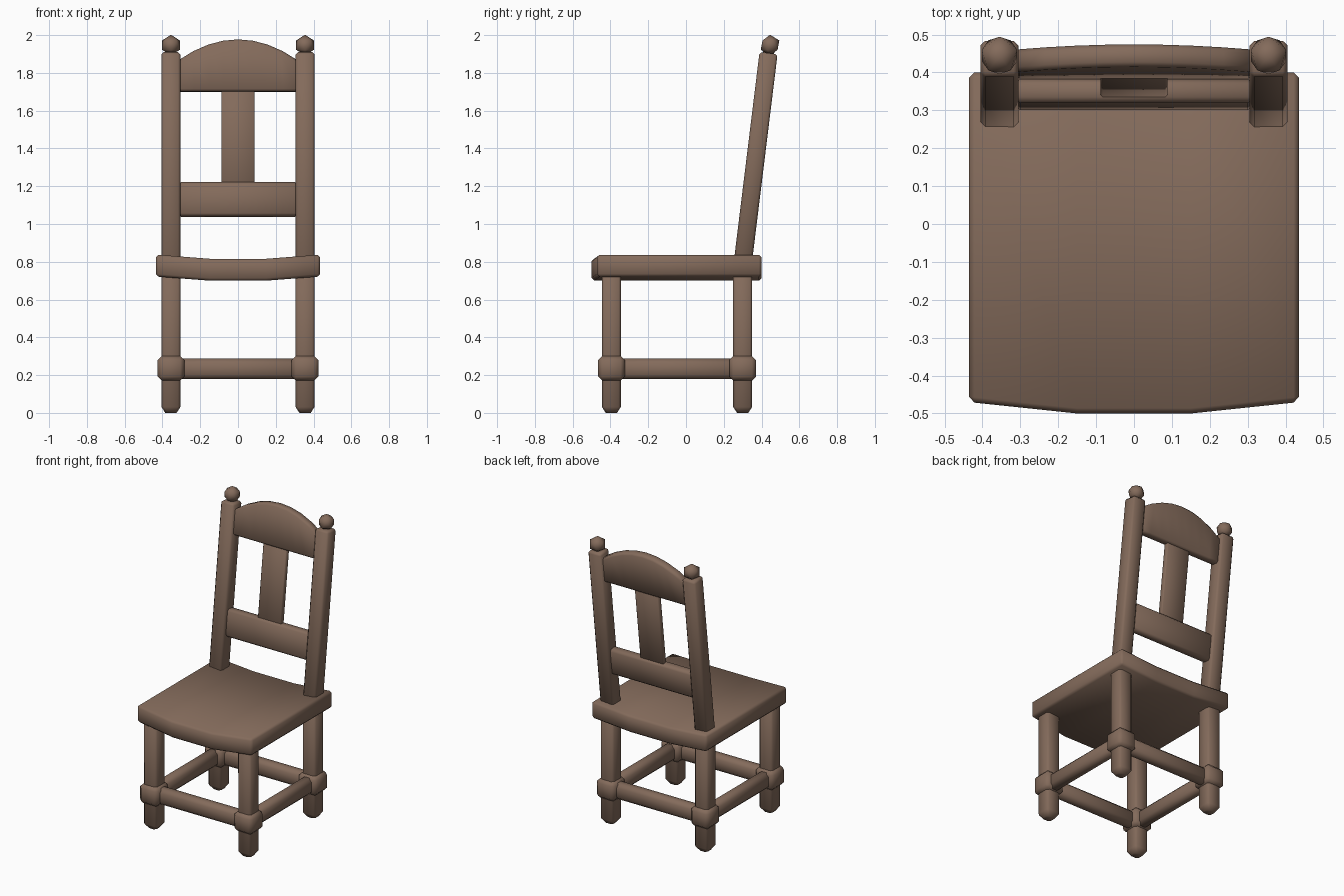
import bpy, bmesh, math
from mathutils import Matrix, Vector

if "Cube" in bpy.data.objects:
    bpy.data.objects.remove(bpy.data.objects["Cube"])

wood = bpy.data.materials.new("brown wood")
wood.diffuse_color = (0.23, 0.147, 0.105, 1)
wood.use_nodes = True
wood.node_tree.nodes["Principled BSDF"].inputs["Base Color"].default_value = wood.diffuse_color


def finish(bm, name, bevel=0.0, matrix=None, limit=60):
    bmesh.ops.recalc_face_normals(bm, faces=bm.faces[:])
    if bevel:
        edges = [e for e in bm.edges if e.calc_face_angle(0) > math.radians(limit)]
        bmesh.ops.bevel(bm, geom=edges, offset=bevel, segments=1,
                        affect='EDGES', profile=0.5, clamp_overlap=True)
    if matrix:
        bm.transform(matrix)
    mesh = bpy.data.meshes.new(name)
    bm.to_mesh(mesh)
    bm.free()
    mesh.materials.append(wood)
    ob = bpy.data.objects.new(name, mesh)
    bpy.context.collection.objects.link(ob)
    bpy.ops.object.select_all(action='DESELECT')
    ob.select_set(True)
    bpy.context.view_layer.objects.active = ob
    bpy.ops.object.shade_smooth_by_angle(angle=math.radians(50))
    return ob


def loft(rings):
    """Skin a list of equal-length point rings and cap both ends."""
    bm = bmesh.new()
    vs = [[bm.verts.new(p) for p in r] for r in rings]
    n = len(vs[0])
    for a, b in zip(vs, vs[1:]):
        for i in range(n):
            j = (i + 1) % n
            bm.faces.new((a[i], a[j], b[j], b[i]))
    bm.faces.new(vs[0])
    bm.faces.new(vs[-1])
    return bm


def x_ring(x, y0, y1, z0, z1):
    return [(x, y0, z0), (x, y1, z0), (x, y1, z1), (x, y0, z1)]


def z_ring(cx, cy, h, z):
    return [(cx - h, cy - h, z), (cx + h, cy - h, z), (cx + h, cy + h, z), (cx - h, cy + h, z)]


def box(name, centre, size, bevel, matrix=None):
    bm = bmesh.new()
    bmesh.ops.create_cube(bm, size=1)
    bm.transform(Matrix.Translation(centre) @ Matrix.Diagonal((*size, 1)))
    return finish(bm, name, bevel, matrix)


# Seat: dished across its width, bowed at the front
seat_rings = []
for x, front, drop in ((-0.435, -0.47, 0), (-0.15, -0.5, 0.022), (0.15, -0.5, 0.022), (0.435, -0.47, 0)):
    seat_rings.append(x_ring(x, front, 0.40, 0.722 - drop, 0.838 - drop))
finish(loft(seat_rings), "seat", 0.014)

# Legs with chamfered feet and joint blocks
X, FRONT, BACK = 0.355, -0.395, 0.30
for sx, side in ((-1, "left"), (1, "right")):
    for y, place in ((FRONT, "front"), (BACK, "back")):
        cx = sx * X
        rings = [z_ring(cx, y, h, z) for h, z in ((0.03, 0), (0.05, 0.03), (0.05, 0.74))]
        finish(loft(rings), f"{place}_{side}_leg", 0.012)
        box(f"{place}_{side}_joint_block", (cx, y, 0.236), (0.142, 0.142, 0.13), 0.022)
    box(f"{side}_stretcher", (sx * X, (FRONT + BACK) / 2, 0.233), (0.08, 0.64, 0.108), 0.022)
for y, place in ((FRONT, "front"), (BACK, "back")):
    box(f"{place}_stretcher", (0, y, 0.233), (0.66, 0.08, 0.108), 0.022)

# Back frame, built upright (heights above the seat) then leaned backwards
LEAN = math.radians(7)
lean = Matrix.Translation((0, 0.305, 0.83)) @ Matrix.Rotation(-LEAN, 4, 'X')


def up(z):
    return (z - 0.83) / math.cos(LEAN)


for sx, side in ((-1, "left"), (1, "right")):
    lo, hi = up(0.79), up(1.905)
    box(f"{side}_back_post", (sx * X, 0, (lo + hi) / 2), (0.10, 0.096, hi - lo), 0.012, lean)
    bm = bmesh.new()
    bmesh.ops.create_icosphere(bm, subdivisions=1, radius=0.055)
    bm.transform(Matrix.Translation((sx * X, 0.445, 1.947)) @ Matrix.Rotation(math.pi / 10, 4, 'Z'))
    finish(bm, f"{side}_finial")

# Arched top rail
rail = []
for i in range(9):
    t = i / 4 - 1
    rail.append(x_ring(0.315 * t, -0.03, 0.03, up(1.70), up(1.975 - 0.11 * t * t)))
finish(loft(rail), "top_rail", 0.012, lean)

# Lower rail and centre slat
box("lower_rail", (0, 0, up(1.13)), (0.63, 0.064, 0.182), 0.014, lean)
box("centre_slat", (0, 0, up(1.46)), (0.176, 0.036, 0.53), 0.006, lean)
